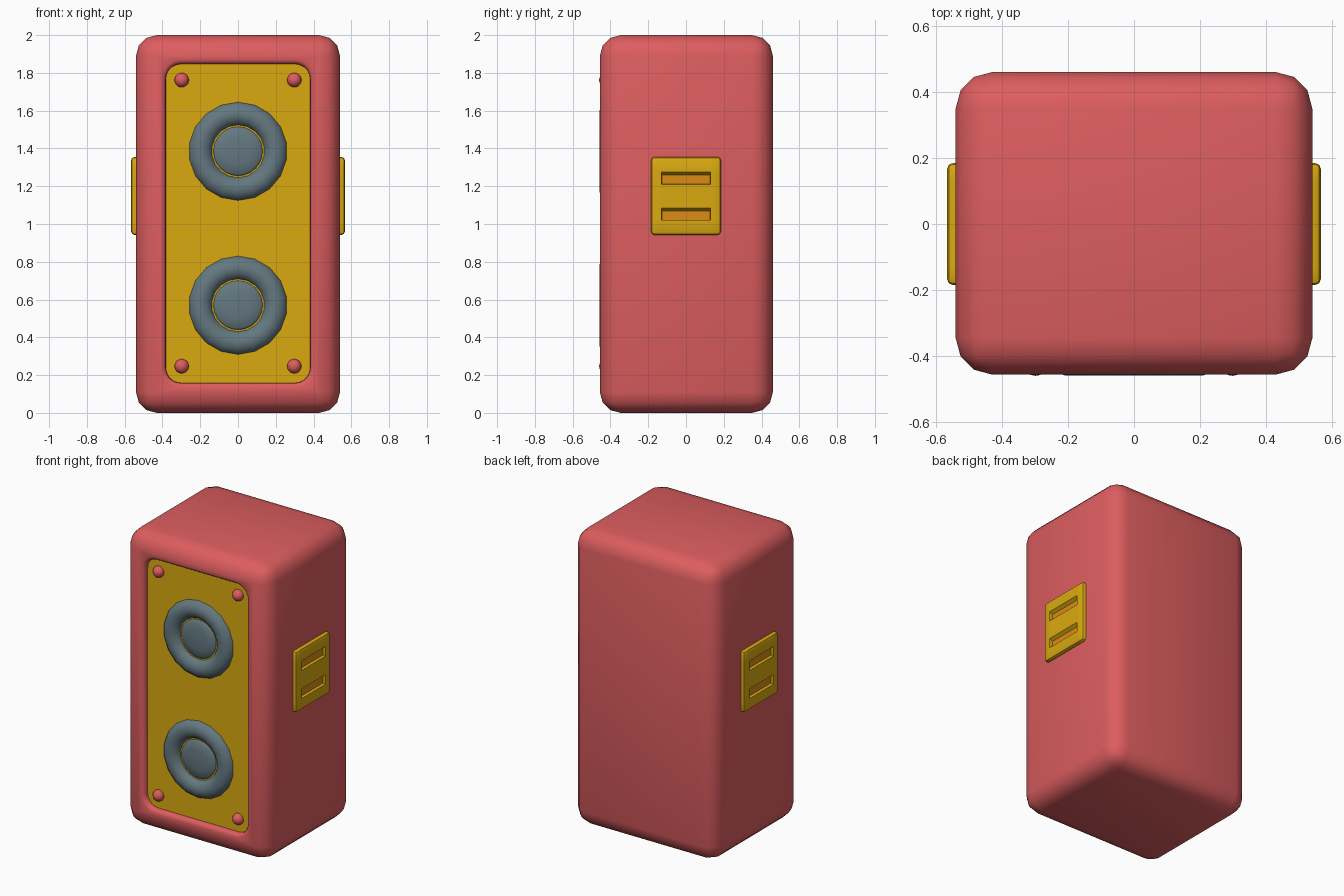
import bpy, bmesh, math
from mathutils import Vector

if "Cube" in bpy.data.objects:
    bpy.data.objects.remove(bpy.data.objects["Cube"])


def material(name, rgb):
    m = bpy.data.materials.new(name)
    m.diffuse_color = (*rgb, 1)
    m.use_nodes = True
    m.node_tree.nodes["Principled BSDF"].inputs["Base Color"].default_value = m.diffuse_color
    return m


RED = material("coral red", (0.72, 0.11, 0.115))
YELLOW = material("mustard yellow", (0.70, 0.40, 0.005))
GREY = material("slate grey", (0.127, 0.188, 0.216))
ORANGE = material("slot orange", (0.72, 0.26, 0.008))


def finish(bm, name, mats, angle=40):
    bmesh.ops.recalc_face_normals(bm, faces=bm.faces)
    me = bpy.data.meshes.new(name)
    bm.to_mesh(me)
    bm.free()
    for m in mats:
        me.materials.append(m)
    ob = bpy.data.objects.new(name, me)
    bpy.context.collection.objects.link(ob)
    bpy.ops.object.select_all(action='DESELECT')
    ob.select_set(True)
    bpy.context.view_layer.objects.active = ob
    bpy.ops.object.shade_smooth_by_angle(angle=math.radians(angle))
    return ob


def rounded_box(lo, hi, radius, segments):
    bm = bmesh.new()
    bmesh.ops.create_cube(bm, size=1)
    lo, hi = Vector(lo), Vector(hi)
    for v in bm.verts:
        v.co = Vector([(lo[i] + hi[i]) / 2 + v.co[i] * (hi[i] - lo[i]) for i in range(3)])
    bmesh.ops.bevel(bm, geom=bm.edges[:], offset=radius, segments=segments,
                    profile=0.5, affect='EDGES')
    return bm


# cabinet with a recessed, round-cornered front panel
FRONT = -0.456
bm = rounded_box((-0.54, FRONT, 0), (0.54, 0.46, 2), 0.11, 3)
bm.normal_update()
face = max((f for f in bm.faces if f.normal.y < -0.99), key=lambda f: f.calc_area())
signs = [(1, 1), (-1, 1), (-1, -1), (1, -1)]
corners = [max(face.verts, key=lambda v: sx * v.co.x + sz * v.co.z) for sx, sz in signs]
bm.faces.remove(face)
N = 5


def ring(hx, hz, r, y):
    out = []
    for q, (sx, sz) in enumerate(signs):
        for i in range(N + 1):
            a = math.radians(90 * (q + i / N))
            out.append(bm.verts.new((sx * (hx - r) + r * math.cos(a), y,
                                     1.003 + sz * (hz - r) + r * math.sin(a))))
    return out


rings = [ring(0.405, 0.866, 0.10, FRONT), ring(0.392, 0.853, 0.09, FRONT + 0.005),
         ring(0.384, 0.846, 0.083, FRONT + 0.016), ring(0.382, 0.844, 0.08, FRONT + 0.036)]
L = len(rings[0])
for k in range(L):                       # flat frame around the opening
    q, i = divmod(k, N + 1)
    a, b = rings[0][k], rings[0][(k + 1) % L]
    if i < N:
        bm.faces.new((corners[q], a, b))
    else:
        bm.faces.new((corners[q], a, b, corners[(q + 1) % 4]))
for r0, r1 in zip(rings, rings[1:]):     # rounded lip
    for k in range(L):
        bm.faces.new((r0[k], r0[(k + 1) % L], r1[(k + 1) % L], r1[k]))
bm.faces.new(rings[-1]).material_index = 1
finish(bm, "cabinet", [RED, YELLOW], 50)


# speakers: revolved ring and centre dome
def revolve(name, profile, z, n, mat):
    bm = bmesh.new()
    loops = []
    for r, y in profile:
        if r == 0:
            loops.append([bm.verts.new((0, y, z))] * n)
        else:
            loops.append([bm.verts.new((r * math.sin(2 * math.pi * k / n), y,
                                        z + r * math.cos(2 * math.pi * k / n))) for k in range(n)])
    for a, b in zip(loops, loops[1:]):
        for k in range(n):
            j = (k + 1) % n
            vs = [a[k], a[j], b[j], b[k]]
            bm.faces.new(vs[:3] if b[0] is b[1] else vs)
    finish(bm, name, [mat], 50)


surround = [(0.2 + 0.066 * math.cos(math.radians(a)), -0.395 - 0.065 * math.sin(math.radians(a)))
            for a in range(0, 181, 20)]
dome = [(0.137, -0.39), (0.134, -0.417), (0.12, -0.428), (0.07, -0.436), (0, -0.439)]
for label, z in (("upper", 1.385), ("lower", 0.57)):
    revolve(label + "_speaker_ring", surround, z, 18, GREY)
    revolve(label + "_speaker_dome", dome, z, 24, GREY)

# panel screws
for sx in (-1, 1):
    for z in (0.247, 1.762):
        bm = bmesh.new()
        bmesh.ops.create_uvsphere(bm, u_segments=16, v_segments=10, radius=0.038)
        bmesh.ops.translate(bm, verts=bm.verts, vec=(sx * 0.298, -0.422, z))
        finish(bm, "panel_screw", [RED], 60)

# side plates with two sunken slots each
SLOTS = ((1.02, 1.085), (1.21, 1.275))
for side, label in ((1, "right"), (-1, "left")):
    bm = rounded_box((0.50, -0.185, 0.942), (0.566, 0.185, 1.355), 0.018, 2)
    cuts = [((0, y, 0), (0, 1, 0)) for y in (-0.13, 0.13)]
    cuts += [((0, 0, z), (0, 0, 1)) for s in SLOTS for z in s]
    for co, no in cuts:
        bmesh.ops.bisect_plane(bm, geom=bm.verts[:] + bm.edges[:] + bm.faces[:],
                               plane_co=co, plane_no=no)
    bm.normal_update()
    floors = []
    for f in bm.faces:
        c = f.calc_center_median()
        if f.normal.x > 0.99 and abs(c.y) < 0.12 and any(a < c.z < b for a, b in SLOTS):
            floors.append(f)
    bmesh.ops.inset_individual(bm, faces=floors, thickness=0.003, depth=-0.02)
    for f in floors:
        f.material_index = 1
        mid = f.calc_center_median().z
        for v in f.verts:
            if v.co.z > mid:
                v.co.z -= 0.013
    for v in bm.verts:
        v.co.x *= side
    finish(bm, label + "_side_plate", [YELLOW, ORANGE], 40)
